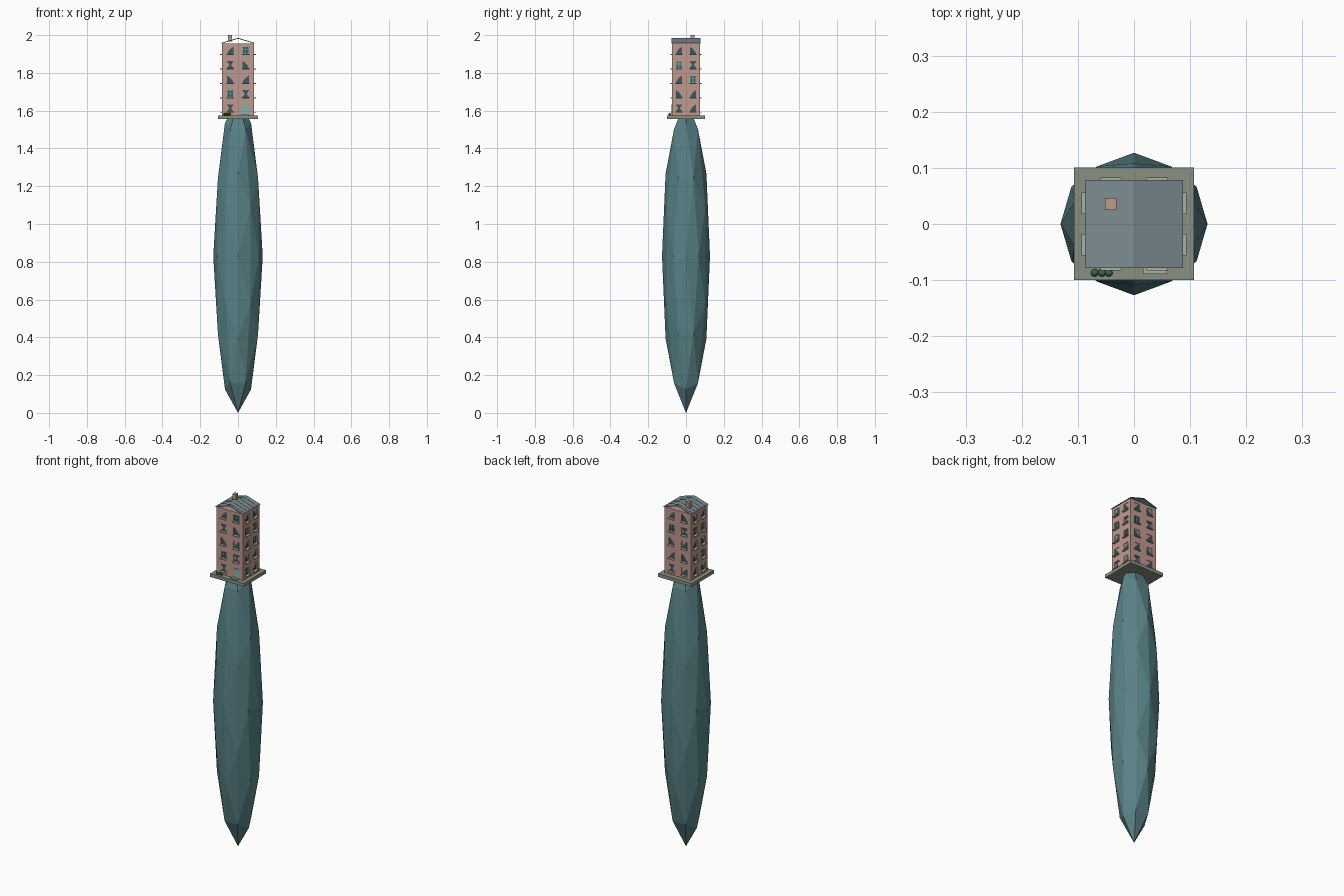
import bpy, bmesh, math
from mathutils import Vector

if "Cube" in bpy.data.objects:
    bpy.data.objects.remove(bpy.data.objects["Cube"])

def mat(name, r, g, b):
    m = bpy.data.materials.new(name)
    m.diffuse_color = (r, g, b, 1)
    m.use_nodes = True
    m.node_tree.nodes["Principled BSDF"].inputs["Base Color"].default_value = m.diffuse_color
    return m

TEAL = mat("deep_teal", .10, .22, .24)
PINK = mat("salmon", .52, .32, .27)
STONE = mat("stone", .25, .28, .22)
SLATE = mat("slate", .20, .26, .28)
GLASS = mat("glass", .035, .10, .12)
BAR = mat("pale_teal", .22, .46, .45)
SILL = mat("pale_green", .38, .45, .36)
LEAF = mat("leaf", .06, .15, .09)

def finish(bm, name, material):
    me = bpy.data.meshes.new(name)
    bm.to_mesh(me)
    bm.free()
    ob = bpy.data.objects.new(name, me)
    me.materials.append(material)
    bpy.context.collection.objects.link(ob)
    return ob

def poly(bm, pts):
    bm.faces.new([bm.verts.new(p) for p in pts])

def box(bm, lo, hi):
    vs = bmesh.ops.create_cube(bm, size=1)["verts"]
    for v in vs:
        v.co = [(a + b) / 2 + c * abs(b - a) for a, b, c in zip(lo, hi, v.co)]

# Spindle: stretched, once-divided icosahedron standing on an edge midpoint
A, B = .5257, .8507
ico = []
for s in (-1, 1):
    for t in (-1, 1):
        ico += [Vector((s * A, 0, t * B)), Vector((s * B, t * A, 0)), Vector((0, s * B, t * A))]
pts = list(ico)
for i, p in enumerate(ico):
    for q in ico[:i]:
        if (p - q).length < 1.2:
            pts.append((p + q).normalized())
bm = bmesh.new()
for p in pts:
    bm.verts.new((p.x * .131, p.y * .127, .83 + p.z * .83))
bmesh.ops.convex_hull(bm, input=bm.verts[:])
bmesh.ops.recalc_face_normals(bm, faces=bm.faces[:])
finish(bm, "spindle", TEAL)

# Base plate
bm = bmesh.new()
box(bm, (-.107, -.1, 1.556), (.107, .101, 1.575))
finish(bm, "base_plate", STONE)

# Tower walls with recessed windows
HX, HY, Z0, Z1 = .084, .073, 1.575, 1.955
ROWS = [1.613, 1.689, 1.766, 1.843, 1.919]
WU, WV, DEPTH = .017, .020, .006
walls, panes, curtains, bars, sills = (bmesh.new() for _ in range(5))
SHAPES = {
    "A": [[(-1, 1), (1, 1), (1, -1), (.6, -.2), (-.1, .5)]],
    "B": [[(-1, 1), (-1, -1), (-.6, -.2), (.1, .5), (1, 1)]],
    "C": [[(-1, .8), (-1, -.8), (-.35, -.15), (-.35, .15)],
          [(1, .8), (.35, .15), (.35, -.15), (1, -.8)]],
    "D": [],
}

def wall(n, half, width, col, pattern):
    n = Vector(n)
    U, Z = Vector((0, 0, 1)).cross(n), Vector((0, 0, 1))
    P = lambda u, v, d: U * u + Z * v + n * (half + d)
    us = [-width, -col - WU, -col + WU, col - WU, col + WU, width]
    vs = [Z0] + [r + s * WV for r in ROWS for s in (-1, 1)] + [Z1]

    def slab(bm, u0, u1, v0, v1, d0, d1):
        a, b = P(u0, v0, d0), P(u1, v1, d1)
        box(bm, [min(x) for x in zip(a, b)], [max(x) for x in zip(a, b)])

    for i in range(5):
        for j in range(len(vs) - 1):
            c = [(us[i], vs[j]), (us[i + 1], vs[j]), (us[i + 1], vs[j + 1]), (us[i], vs[j + 1])]
            kind = pattern[j // 2][i // 2] if i % 2 and j % 2 else "-"
            if kind == "-":
                poly(walls, [P(u, v, 0) for u, v in c])
                continue
            for k in range(4):
                (a, b), (e, f) = c[k], c[(k + 1) % 4]
                poly(walls, [P(a, b, 0), P(e, f, 0), P(e, f, -DEPTH), P(a, b, -DEPTH)])
            poly(panes, [P(u, v, -DEPTH) for u, v in c])
            uc, vc = (us[i] + us[i + 1]) / 2, (vs[j] + vs[j + 1]) / 2
            for shape in SHAPES[kind]:
                q = [P(uc + u * WU, vc + v * WV, -.003) for u, v in shape]
                if (q[1] - q[0]).cross(q[2] - q[0]).dot(n) < 0:
                    q.reverse()
                poly(curtains, q)
            if kind == "D":
                slab(bars, uc - .0015, uc + .0015, vs[j], vs[j + 1], -DEPTH, -.003)
                for s in (-1, 1):
                    slab(bars, uc + s * WU, uc + s * (WU - .003), vs[j], vs[j + 1], -DEPTH, -.003)
                for v in (vs[j] + .0015, vc + .004, vs[j + 1] - .0015):
                    slab(bars, us[i], us[i + 1], v - .0015, v + .0015, -DEPTH, -.003)
            slab(sills, uc - .019, uc + .019, vs[j] - .004, vs[j], -.001, .010)

# Window patterns, listed from the ground up
SIDE = ["CB", "BA", "AB", "DC", "BA"]
SIDE2 = ["BA", "AC", "BA", "CD", "AB"]
wall((0, -1, 0), HY, HX, .041, ["C-", "DC", "AB", "CA", "BD"])
wall((1, 0, 0), HX, HY, .037, ["CB", "AB", "BD", "DC", "BA"])
wall((0, 1, 0), HY, HX, .041, SIDE)
wall((-1, 0, 0), HX, HY, .037, SIDE2)
poly(walls, [(-HX, -HY, Z1), (HX, -HY, Z1), (HX, HY, Z1), (-HX, HY, Z1)])
bmesh.ops.remove_doubles(walls, verts=walls.verts[:], dist=1e-5)
finish(walls, "tower_walls", PINK)
finish(panes, "window_panes", GLASS)
finish(curtains, "curtains", PINK)
finish(bars, "window_bars", BAR)
finish(sills, "window_sills", SILL)

# Front door and doorstep
bm = bmesh.new()
box(bm, (.022, -HY - .003, Z0), (.058, -HY + .001, 1.632))
finish(bm, "front_door", BAR)
bm = bmesh.new()
box(bm, (.016, -.089, Z0), (.059, -HY, 1.580))
finish(bm, "doorstep", SILL)

# Bushes beside the door
bm = bmesh.new()
for x in (-.070, -.057, -.045):
    r = bmesh.ops.create_icosphere(bm, subdivisions=2, radius=.007)
    bmesh.ops.translate(bm, verts=r["verts"], vec=(x, -.087, 1.581))
finish(bm, "bushes", LEAF)

# Thin open-gabled roof made of strips running down the slope
bm = bmesh.new()
N = 11
for k in range(N):
    y0, y1 = -.078 + .156 * k / N, -.078 + .156 * (k + 1) / N
    h = .0012 * (k % 2)
    prof = [(-.087, 1.955), (0, 1.981), (.087, 1.955),
            (.087, 1.958 + h), (0, 1.984 + h), (-.087, 1.958 + h)]
    a = [bm.verts.new((x, y0, z)) for x, z in prof]
    b = [bm.verts.new((x, y1, z)) for x, z in prof]
    for i in range(6):
        j = (i + 1) % 6
        bm.faces.new((a[i], a[j], b[j], b[i]))
    for e in (a, b):
        bm.faces.new((e[0], e[1], e[4], e[5]))
        bm.faces.new((e[1], e[2], e[3], e[4]))
bmesh.ops.recalc_face_normals(bm, faces=bm.faces[:])
finish(bm, "roof", SLATE)

# Chimney
bm = bmesh.new()
box(bm, (-.052, .025, 1.965), (-.031, .046, 2.0))
finish(bm, "chimney", PINK)
